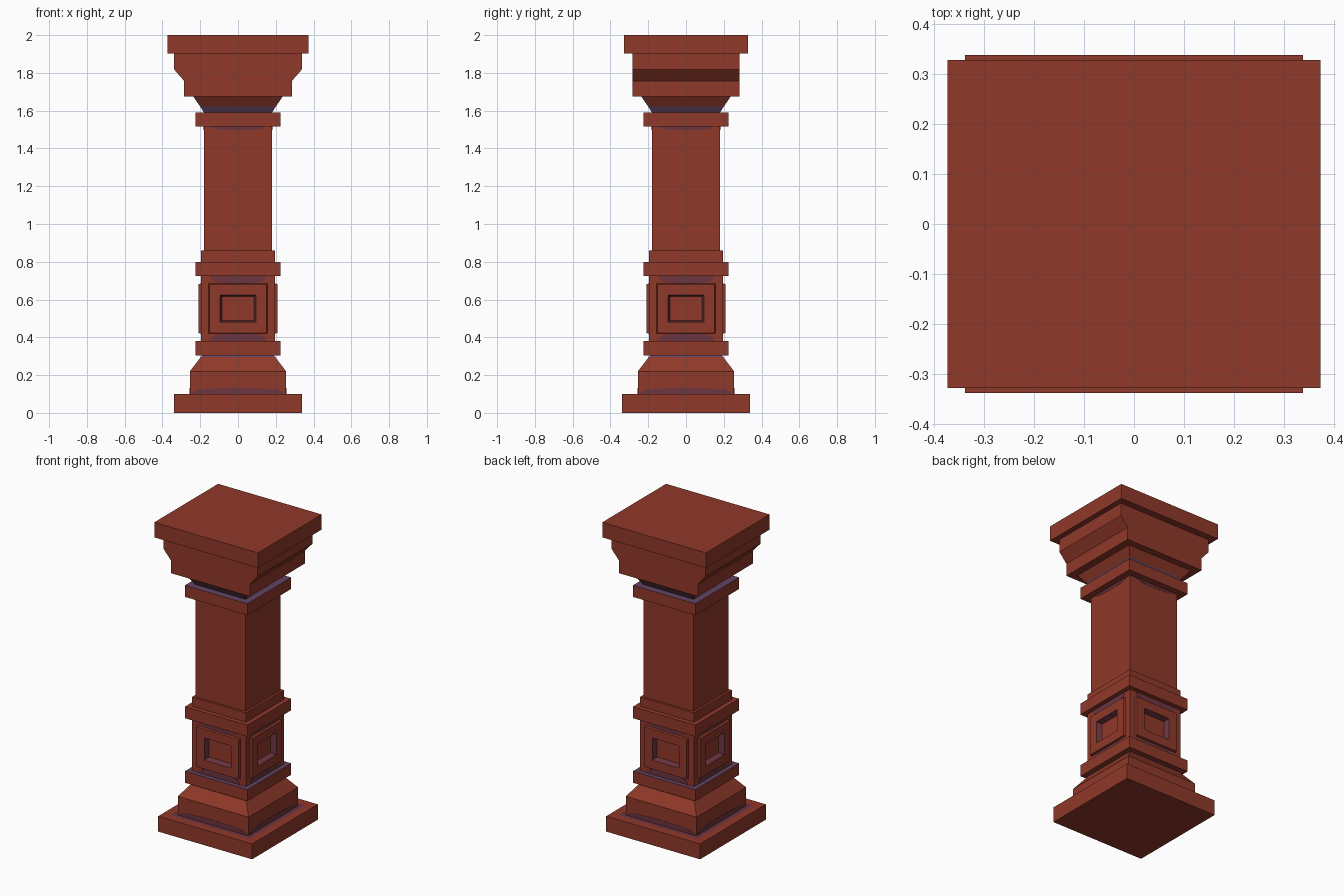
import bpy, bmesh, math
from mathutils import Matrix

if "Cube" in bpy.data.objects:
    bpy.data.objects.remove(bpy.data.objects["Cube"])


def material(name, rgb):
    m = bpy.data.materials.new(name)
    m.diffuse_color = (*rgb, 1)
    m.use_nodes = True
    m.node_tree.nodes["Principled BSDF"].inputs["Base Color"].default_value = m.diffuse_color
    return m


RED = material("brick red", (0.28, 0.0405, 0.0225))
PURPLE = material("dusky purple", (0.125, 0.06, 0.125))
PLUM = material("dark plum", (0.15, 0.036, 0.052))


def finish(name, bm):
    bmesh.ops.recalc_face_normals(bm, faces=bm.faces[:])
    me = bpy.data.meshes.new(name)
    bm.to_mesh(me)
    bm.free()
    for m in (RED, PURPLE, PLUM):
        me.materials.append(m)
    ob = bpy.data.objects.new(name, me)
    bpy.context.collection.objects.link(ob)
    return ob


def stack(name, rings, tint={}, cap=0):
    """Loft of rectangles (half x, half y, z); tint maps a segment to a colour."""
    bm = bmesh.new()
    loops = [[bm.verts.new((sx * hx, sy * hy, z)) for sx, sy in
              ((-1, -1), (1, -1), (1, 1), (-1, 1))] for hx, hy, z in rings]
    for k, (a, b) in enumerate(zip(loops, loops[1:])):
        for i in range(4):
            j = (i + 1) % 4
            f = bm.faces.new((a[i], a[j], b[j], b[i]))
            f.material_index = tint.get(k, 0)
    bm.faces.new(loops[0][::-1])
    bm.faces.new(loops[-1]).material_index = cap
    return finish(name, bm)


def square(*pairs):
    return [(h, h, z) for h, z in pairs]


def stains(name, dist, half, z, height):
    """Thin arched plates lying on all four sides, straight edge at z."""
    bm = bmesh.new()
    for q in range(4):
        front, back = [], []
        for i in range(9):
            t = math.pi * i / 8
            x, h = -half * math.cos(t), z + height * math.sin(t) ** .6 if 0 < i < 8 else z
            front.append(bm.verts.new((x, -dist - .0015, h)))
            back.append(bm.verts.new((x, -dist, h)))
        bm.faces.new(front)
        for i in range(9):
            j = (i + 1) % 9
            bm.faces.new((front[i], back[i], back[j], front[j]))
        bmesh.ops.rotate(bm, verts=front + back, cent=(0, 0, 0),
                         matrix=Matrix.Rotation(q * math.pi / 2, 3, 'Z'))
    for f in bm.faces:
        f.material_index = 2
    return finish(name, bm)


# Base slab, with a tinted ring around the plinth
stack("base_slab", square((.338, 0), (.338, .1), (.285, .1), (.25, .1)), {2: 2})
# Plinth with sloping shoulders
stack("plinth", square((.255, .1), (.255, .22), (.196, .297), (.19, .305)), {2: 1})
stains("plinth_stains", .255, .245, .1, .032)
# Three square collars
for name, z0, z1, cap in (("lower_collar", .305, .38, 1),
                          ("middle_collar", .725, .8, 0),
                          ("upper_collar", 1.515, 1.59, 1)):
    stack(name, square((.225, z0), (.225, z1)), cap=cap)

# Panelled block: raised frame and recess on each of the four sides
bm = bmesh.new()
bmesh.ops.create_cube(bm, size=1)
for v in bm.verts:
    v.co = (v.co.x * .39, v.co.y * .39, .5525 + v.co.z * .345)
bm.normal_update()
sides = [f for f in bm.faces if abs(f.normal.z) < .5]
for thick, depth in ((.04, 0), (.003, .015), (.057, 0), (.01, -.035)):
    res = bmesh.ops.inset_individual(bm, faces=sides, thickness=thick, depth=depth,
                                     use_even_offset=True)
    bm.normal_update()
    for f in res["faces"]:
        if depth < 0:
            f.material_index = 2
for f in sides:
    f.material_index = 0
finish("panel_block", bm)
stains("block_lower_stains", .195, .15, .38, .042)
stains("block_upper_stains", .195, .15, .725, -.042)

# Shaft and its foot
stack("shaft_foot", square((.195, .8), (.195, .86)))
stack("shaft", square((.18, .86), (.18, 1.515)))
stains("shaft_stains", .18, .14, 1.515, -.018)
# Flared neck under the capital
stack("neck", square((.18, 1.59), (.2, 1.622), (.237, 1.675)), {0: 1})
# Capital, stepping out to the left and right only
stack("capital", [(.285, .282, 1.675), (.285, .282, 1.757), (.338, .282, 1.818),
                  (.338, .282, 1.902)])
# Top slab
stack("top_slab", [(.373, .328, 1.902), (.373, .328, 2)])
